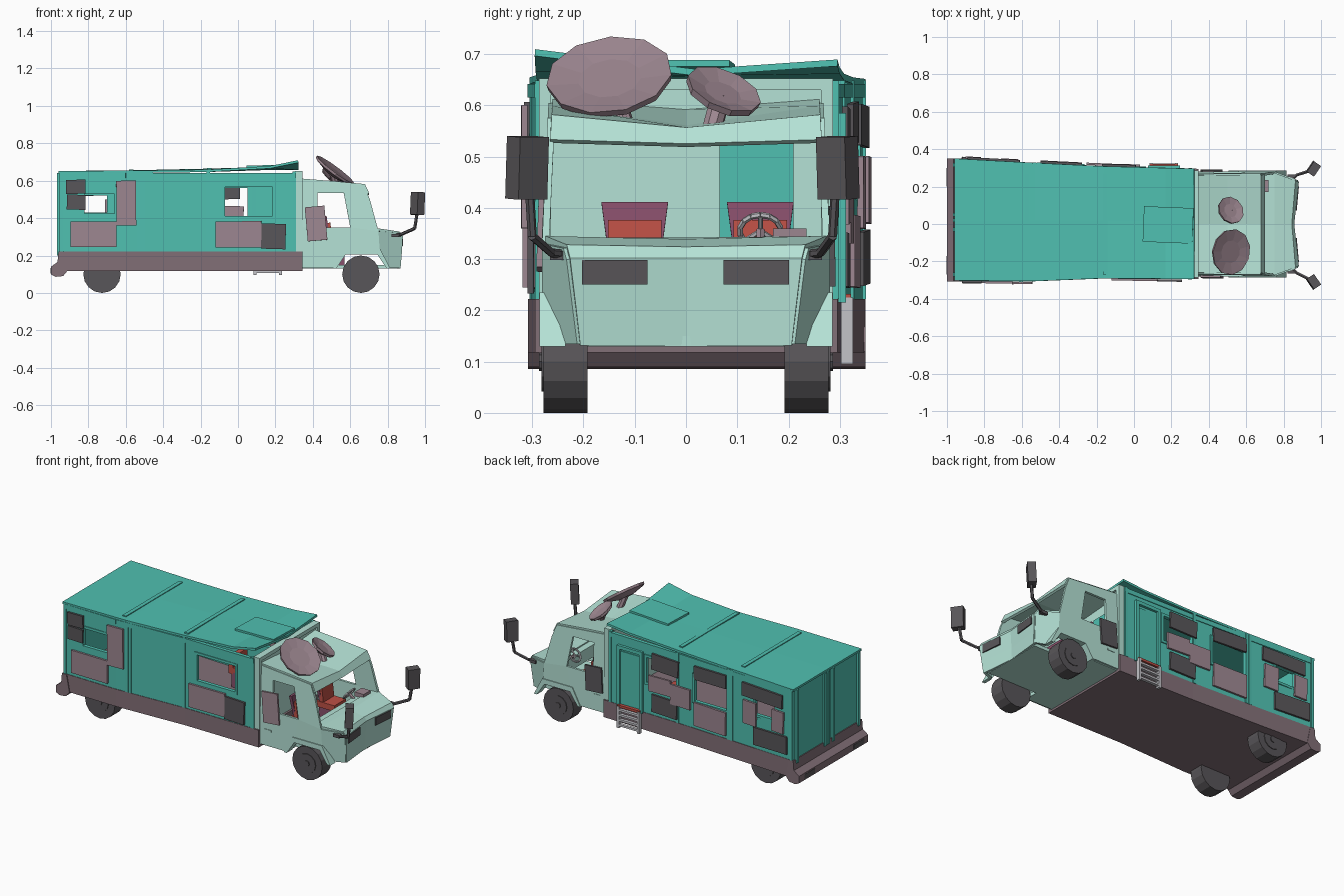
import bpy, bmesh, math
from mathutils import Vector, Matrix, Euler

if "Cube" in bpy.data.objects:
    bpy.data.objects.remove(bpy.data.objects["Cube"])

def material(name, r, g, b):
    m = bpy.data.materials.new(name)
    m.diffuse_color = (r, g, b, 1)
    m.use_nodes = True
    m.node_tree.nodes["Principled BSDF"].inputs["Base Color"].default_value = m.diffuse_color
    return m

TEAL = material("teal paint", .08, .53, .44)
MINT = material("pale mint paint", .46, .76, .67)
MAUVE = material("mauve scrap", .335, .24, .28)
SKIRT = material("dark mauve", .225, .16, .185)
DARK = material("dark grey", .098, .092, .10)
RED = material("red seat", .51, .08, .06)
PLUM = material("plum seat", .25, .08, .15)
STEEL = material("light steel", .55, .55, .58)

def finish(name, bm, mat, thick=0):
    bmesh.ops.recalc_face_normals(bm, faces=bm.faces)
    me = bpy.data.meshes.new(name)
    bm.to_mesh(me)
    bm.free()
    me.materials.append(mat)
    ob = bpy.data.objects.new(name, me)
    bpy.context.collection.objects.link(ob)
    if thick:
        s = ob.modifiers.new("thickness", 'SOLIDIFY')
        s.thickness, s.offset = thick, 0
    return ob

def polys(name, faces, mat, thick=0):
    """Faces given as lists of points; shared points are merged."""
    bm = bmesh.new()
    for f in faces:
        bm.faces.new([bm.verts.new(p) for p in f])
    bmesh.ops.remove_doubles(bm, verts=bm.verts, dist=1e-4)
    return finish(name, bm, mat, thick)

def sheet(name, rows, mat, thick):
    f = [[a[i], a[i + 1], b[i + 1], b[i]] for a, b in zip(rows, rows[1:]) for i in range(len(a) - 1)]
    return polys(name, f, mat, thick)

def box(name, lo, hi, mat, rot=(0, 0, 0)):
    lo, hi = Vector(lo), Vector(hi)
    bm = bmesh.new()
    m = Matrix.Translation((lo + hi) / 2) @ Euler(rot).to_matrix().to_4x4() @ Matrix.Diagonal((*(hi - lo), 1))
    bmesh.ops.create_cube(bm, size=1, matrix=m)
    return finish(name, bm, mat)

def tube(name, a, b, r, mat, n=8):
    a, b = Vector(a), Vector(b)
    d = b - a
    bm = bmesh.new()
    m = Matrix.Translation((a + b) / 2) @ d.to_track_quat('Z', 'Y').to_matrix().to_4x4()
    bmesh.ops.create_cone(bm, cap_ends=True, segments=n, radius1=r, radius2=r, depth=d.length, matrix=m)
    return finish(name, bm, mat)

def extrude(name, pts, vec, mat):
    bm = bmesh.new()
    f = bm.faces.new([bm.verts.new(p) for p in pts])
    g = bmesh.ops.extrude_face_region(bm, geom=[f])
    bmesh.ops.translate(bm, vec=vec, verts=[v for v in g["geom"] if isinstance(v, bmesh.types.BMVert)])
    return finish(name, bm, mat)

def prism(name, pts, y0, y1, mat):
    return extrude(name, [(x, y0, z) for x, z in pts], (0, y1 - y0, 0), mat)

# ---- plan outline of the living box: wider at the rear
OUT = {1: [(-.96, .34), (-.6, .32), (-.15, .298), (.35, .285)],
       -1: [(-.96, -.292), (-.6, -.298), (-.15, -.28), (.35, -.285)]}

def wy(s, x):
    p = OUT[s]
    x = min(max(x, p[0][0]), p[-1][0])
    for (xa, ya), (xb, yb) in zip(p, p[1:]):
        if x <= xb:
            return ya + (yb - ya) * (x - xa) / (xb - xa)

# ---- side walls with window holes, and window frames
HOLES = {-1: [(-.82, -.66, .425, .53), (-.07, .185, .41, .565)],
         1: [(-.83, -.70, .43, .52), (-.52, -.28, .39, .54), (-.15, .05, .41, .56)]}
for s, holes in HOLES.items():
    xs = sorted({-.945, -.6, -.15, .31} | {v for h in holes for v in h[:2]})
    zs = sorted({.2, .642} | {v for h in holes for v in h[2:]})
    f = []
    for a, b in zip(xs, xs[1:]):
        for c, d in zip(zs, zs[1:]):
            mx, mz = (a + b) / 2, (c + d) / 2
            if not any(h[0] < mx < h[1] and h[2] < mz < h[3] for h in holes):
                f.append([(a, wy(s, a), c), (b, wy(s, b), c), (b, wy(s, b), d), (a, wy(s, a), d)])
    polys("side_wall", f, TEAL, .014)
    for a, b, c, d in holes:
        y = wy(s, (a + b) / 2)
        for lo, hi in [((a - .015, c - .015), (a, d + .015)), ((b, c - .015), (b + .015, d + .015)),
                       ((a, c - .015), (b, c)), ((a, d), (b, d + .015))]:
            box("window_frame", (lo[0], y - .011, lo[1]), (hi[0], y + .011, hi[1]), TEAL)
    # straps, corner posts and top rail
    for x in (-.945, -.53, -.51, -.16, .30):
        box("wall_strap", (x - .009, wy(s, x) - .01, .222), (x + .009, wy(s, x) + .012, .648), TEAL)
    for a, b in ((-.95, -.6), (-.6, -.15), (-.15, .31)):
        polys("top_rail", [[(a, wy(s, a), .615), (b, wy(s, b), .615), (b, wy(s, b), .642), (a, wy(s, a), .642)]], TEAL, .022)

# ---- rear wall with strips, front bulkhead
box("rear_wall", (-.955, wy(-1, -.95), .2), (-.94, wy(1, -.95), .645), TEAL)
for y in (-.27, -.03, .02, .05, .315):
    box("rear_strip", (-.968, y - .01, .2), (-.95, y + .01, .64), TEAL)
box("front_bulkhead", (.312, -.283, .2), (.332, .283, .65), MINT)
box("inner_door", (.33, .065, .2), (.337, .21, .53), TEAL)
for y in (-.275, .275):
    box("bulkhead_post", (.305, y - .012, .2), (.345, y + .012, .652), MINT)
box("bulkhead_top", (.305, -.28, .63), (.345, .28, .652), MINT)

# ---- buckled roof, its ribs and hatch
ROOF = [(-.96, .645, .645, .645), (-.53, .648, .65, .648), (-.16, .653, .658, .655), (.17, .672, .664, .668), (.322, .703, .664, .683)]
sheet("roof", [[(x, wy(-1, x) - .01, a), (x, .02, b), (x, wy(1, x) + .01, c)] for x, a, b, c in ROOF], TEAL, .013)
for x, z in ((-.57, .658), (-.155, .666)):
    box("roof_rib", (x - .012, -.27, z - .012), (x + .012, .27, z + .002), TEAL)
box("roof_hatch", (.05, -.10, .672), (.315, .09, .684), TEAL, (.0, -.03, -.04))

# ---- skirt, rear bumper
pts = [(x, wy(1, x) + .01, .118) for x in (-.94, -.6, -.15, .345)] + [(x, wy(-1, x) - .01, .118) for x in (.345, -.15, -.6, -.94)]
extrude("skirt", pts, (0, 0, .104), SKIRT)
prism("rear_bumper", [(-.93, .222), (-.96, .222), (-.965, .165), (-1, .14), (-1, .098), (-.975, .086), (-.935, .09), (-.91, .12)],
      -.308, .35, SKIRT)
for y in (-.22, .25):
    box("tail_light", (-1.002, y - .05, .103), (-.99, y + .05, .132), DARK)

# ---- wheels
for x in (-.727, .657):
    for s in (1, -1):
        tube("tyre", (x, s * .192, .1), (x, s * .278, .1), .1, DARK, 16)
        tube("wheel_rim", (x, s * .27, .1), (x, s * .282, .1), .058, DARK, 12)
        tube("wheel_hub", (x, s * .28, .1), (x, s * .287, .1), .018, DARK, 8)

# ---- cab sides with door window and wheel arch
def cy(x, z):
    return .274 - max(0, x - .757) * .4 - max(0, z - .35) * .05 - (max(0, .3 - z) * .15 if x > .78 else 0)

SIDE = [[(.33, .135), (.515, .135), (.57, .21), (.60, .35), (.425, .35), (.33, .35)],
        [(.33, .35), (.425, .35), (.425, .535), (.33, .535)],
        [(.33, .535), (.425, .535), (.565, .535), (.675, .575), (.33, .605)],
        [(.565, .535), (.60, .35), (.75, .33), (.705, .50), (.675, .575)],
        [(.57, .21), (.757, .21), (.75, .33), (.60, .35)],
        [(.757, .21), (.80, .135), (.865, .135), (.875, .30), (.86, .322), (.75, .33)]]
ARCH = [(.525, .13), (.575, .205), (.745, .205), (.795, .13)]
OUTER = [(.505, .13), (.56, .235), (.76, .235), (.815, .13)]
for s in (1, -1):
    polys("cab_side", [[(x, s * cy(x, z), z) for x, z in p] for p in SIDE], MINT, .014)
    for i in range(3):
        prism("wheel_arch", [ARCH[i], ARCH[i + 1], OUTER[i + 1], OUTER[i]], s * .235, s * .286, MINT)
    box("door_sill", (.37, s * .278 - .006, .225), (.42, s * .278 + .006, .235), MINT)

def cab_sheet(name, rows):
    """Rows of (x, z, centre x shift, centre z shift) spanning the cab width."""
    sheet(name, [[(x, -cy(x, z), z), (x + dx, 0, z + dz), (x, cy(x, z), z)] for x, z, dx, dz in rows], MINT, .014)

cab_sheet("cab_roof", [(.33, .605, 0, -.02), (.50, .592, 0, -.038), (.675, .576, 0, -.025), (.695, .53, 0, -.008)])
cab_sheet("cab_nose", [(.70, .335, 0, 0), (.75, .338, 0, -.006), (.86, .322, -.02, -.004), (.875, .30, -.025, 0),
                       (.868, .2, -.025, 0), (.862, .132, -.02, 0)])
box("cab_floor", (.33, -.19, .13), (.85, .19, .15), MINT)
box("cab_rear_floor", (.33, -.27, .13), (.52, .27, .15), MINT)
for y in (-.14, .138):
    box("headlight", (.852, y - .064, .25), (.876, y + .064, .298), DARK, (0, 0, math.copysign(.09, -y)))

# ---- mirrors on bent arms
for s, o in ((1, -.014), (-1, 0)):
    path = [(.83, s * .225, .308), (.87, s * .262, .312), (.945, s * .30 + o, .345), (.958, s * .305 + o, .43)]
    for a, b in zip(path, path[1:]):
        tube("mirror_arm", a, b, .009, DARK, 6)
    box("mirror_bracket", (.82, s * .235 - .03, .298), (.86, s * .235 + .03, .316), DARK)
    c = Vector((.96, s * .31 + o, .478))
    h = Vector((.023, .034, .061))
    box("mirror", c - h, c + h, DARK, (0, .05, -s * .6))

# ---- roof dishes on stems
def dish(c, n, r, sides, base):
    m = Matrix.Translation(c) @ Vector(n).to_track_quat('Z', 'Y').to_matrix().to_4x4()
    prof = [(r * .5, -.009), (r, 0), (r * .98, -.014), (r * .35, -.036)]
    ring = [[m @ Vector((q * math.cos(k * math.tau / sides), q * math.sin(k * math.tau / sides), z))
             for k in range(sides)] for q, z in prof]
    f = [ring[0], ring[-1]]
    for a, b in zip(ring, ring[1:]):
        f += [[a[k], a[(k + 1) % sides], b[(k + 1) % sides], b[k]] for k in range(sides)]
    polys("dish", f, MAUVE)
    tube("dish_stem", base, m @ Vector((0, 0, -.025)), .02, MAUVE, 8)

dish((.522, -.15, .66), (.58, -.12, .78), .124, 11, (.53, -.12, .56))
dish((.52, .075, .632), (.48, .34, .81), .076, 10, (.54, .05, .55))

# ---- scrap boards bolted over the walls: side, x range, z range, tilt, colour
BOARDS = [(-1, -.92, -.815, .53, .605, .02, DARK), (-1, -.915, -.815, .445, .525, -.02, DARK),
          (-1, -.895, -.65, .245, .382, 0, MAUVE), (-1, -.65, -.545, .36, .60, .01, MAUVE),
          (-1, -.12, .125, .243, .383, .01, MAUVE), (-1, .125, .255, .235, .37, -.03, DARK),
          (-1, .365, .47, .28, .462, .09, MAUVE), (1, .36, .47, .25, .40, -.06, DARK),
          (1, -.17, .01, .50, .595, .03, DARK), (1, -.12, .03, .37, .465, -.03, MAUVE),
          (1, -.16, .01, .245, .35, .02, DARK), (1, -.255, -.12, .33, .45, 0, MAUVE),
          (1, -.50, -.28, .525, .605, -.02, DARK), (1, -.50, -.28, .245, .385, .01, MAUVE),
          (1, -.89, -.61, .52, .60, .02, DARK), (1, -.71, -.62, .36, .50, .02, MAUVE),
          (1, -.92, -.69, .25, .355, -.02, DARK), (1, -.90, -.82, .37, .50, .03, MAUVE)]
for k, (s, a, b, c, d, tilt, mat) in enumerate(BOARDS):
    rows = []
    for z in (c, d):
        row = []
        for x in (a, b):
            X = x - tilt * (z - (c + d) / 2)
            Z = z + tilt * (x - (a + b) / 2)
            y = cy(X, Z) + .012 if a > .33 else abs(wy(s, X)) + .016 + .003 * (k % 2)
            row.append((X, s * y, Z))
        rows.append(row)
    sheet("scrap_board", rows, mat, .012)

# ---- entry door, step and ladder on the far side
box("entry_door", (.10, .287, .23), (.23, .302, .55), TEAL)
for x in (.085, .235):
    box("door_post", (x - .01, .283, .215), (x + .01, .312, .58), TEAL)
box("door_lintel", (.075, .283, .565), (.245, .312, .585), TEAL)
box("door_step", (.085, .28, .218), (.235, .322, .232), RED)
for x in (.092, .228):
    box("ladder_rail", (x - .008, .302, .095), (x + .008, .326, .225), STEEL)
for i in range(4):
    z = .112 + .03 * i
    box("ladder_rung", (.088, .306, z - .006), (.232, .324, z + .006), STEEL)

# ---- cab seats, steering wheel, dashboard
for y in (-.10, .145):
    box("seat_cushion", (.46, y - .055, .25), (.58, y + .055, .285), RED)
    box("seat_base", (.47, y - .045, .15), (.57, y + .045, .25), PLUM)
    box("seat_back", (.478, y - .052, .27), (.50, y + .052, .375), RED, (0, -.12, 0))
    sheet("seat_shell", [[(.485, y - .045, .26), (.485, y + .045, .26)], [(.465, y - .065, .41), (.465, y + .065, .41)]], PLUM, .018)
c, rot = Vector((.64, .145, .355)), Euler((0, -.9, 0)).to_matrix()
ring = [c + rot @ Vector((.04 * math.cos(k * math.tau / 14), .04 * math.sin(k * math.tau / 14), 0)) for k in range(14)]
for a, b in zip(ring, ring[1:] + ring[:1]):
    tube("steering_wheel", a, b, .006, STEEL, 6)
for k in (0, 5, 9):
    tube("steering_spoke", c, ring[k], .005, STEEL, 5)
tube("steering_column", c, (.71, .145, .30), .009, MAUVE, 6)
box("dashboard", (.66, -.25, .26), (.71, .25, .335), MINT)
box("dash_panel", (.66, .17, .335), (.72, .235, .36), MAUVE)

# ---- living box interior
box("bench_seat", (-.10, .08, .22), (.02, .22, .31), PLUM)
box("bench_cushion", (-.10, .08, .31), (.02, .22, .34), RED)
box("bench_back", (-.12, .08, .30), (-.09, .22, .405), RED)
